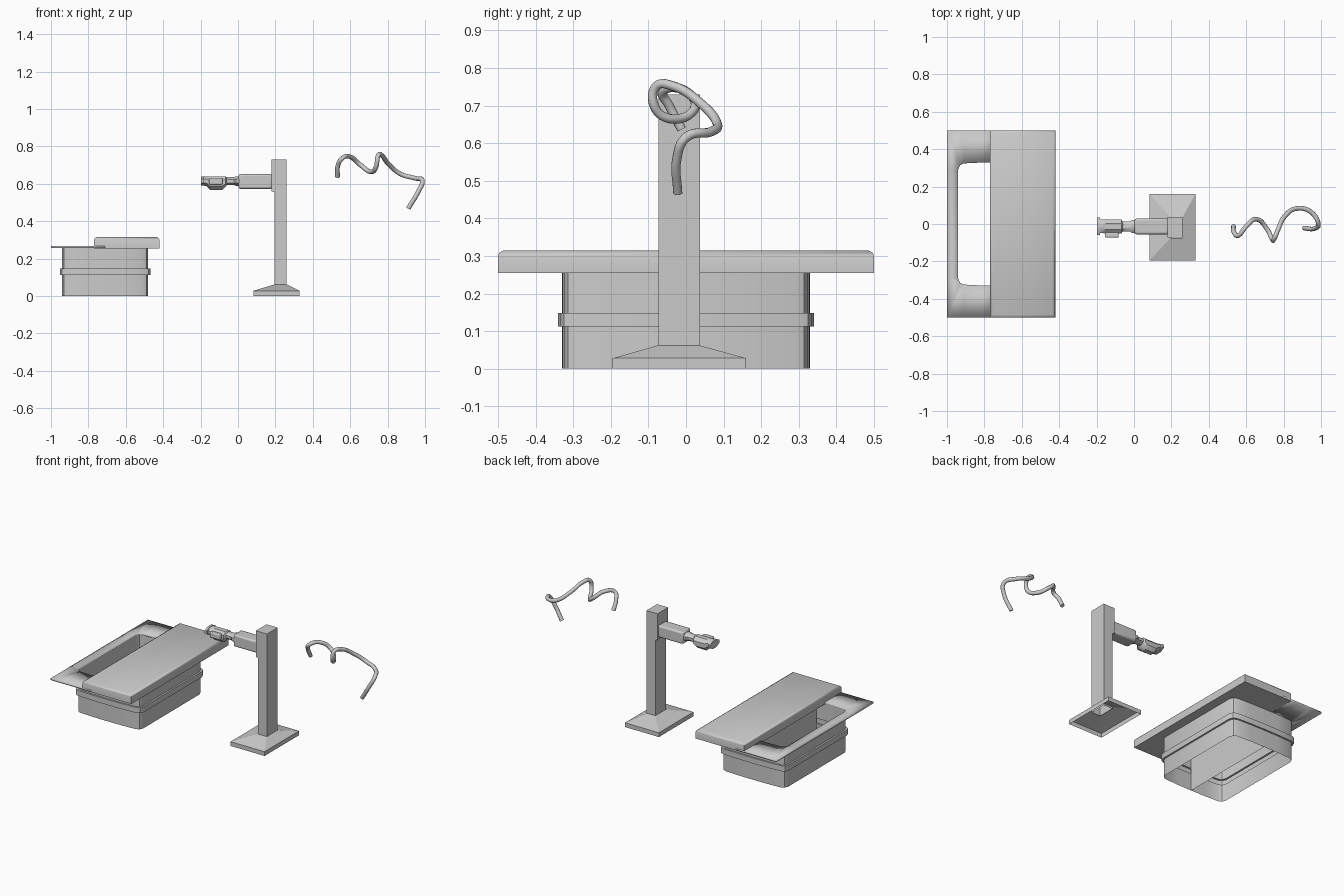
import bpy, math
from mathutils import Vector

if "Cube" in bpy.data.objects:
    bpy.data.objects.remove(bpy.data.objects["Cube"])


def finish(ob, angle=35):
    bpy.ops.object.select_all(action='DESELECT')
    ob.select_set(True)
    bpy.context.view_layer.objects.active = ob
    bpy.ops.object.shade_smooth_by_angle(angle=math.radians(angle))
    return ob


def mesh(name, verts, faces, angle=35):
    me = bpy.data.meshes.new(name)
    me.from_pydata(verts, [], faces)
    ob = bpy.data.objects.new(name, me)
    bpy.context.collection.objects.link(ob)
    return finish(ob, angle)


def strip(name, rows, angle=35, closed=False, cap=False):
    """Skin a list of equal-length point rows."""
    n = len(rows[0])
    verts = [p for r in rows for p in r]
    faces = []
    for i in range(len(rows) - 1):
        for j in range(n if closed else n - 1):
            k = (j + 1) % n
            faces.append((i * n + j, i * n + k, (i + 1) * n + k, (i + 1) * n + j))
    if cap:
        faces.append(tuple(range(len(verts) - n, len(verts))))
    return mesh(name, verts, faces, angle)


def box(name, x, y, z, bevel=0.0, segments=3):
    verts = [(a, b, c) for c in z for b in y for a in x]
    faces = [(0, 2, 3, 1), (4, 5, 7, 6), (0, 1, 5, 4),
             (2, 6, 7, 3), (0, 4, 6, 2), (1, 3, 7, 5)]
    ob = mesh(name, verts, faces)
    if bevel:
        m = ob.modifiers.new("bevel", 'BEVEL')
        m.width, m.segments = bevel, segments
    return ob


def rect(x0, x1, y0, y1, z):
    return [(x0, y0, z), (x1, y0, z), (x1, y1, z), (x0, y1, z)]


# Basins: two mirrored open shells with a raised band, meeting at MID
MID = -0.71
half = [(0, -.33), (.10, -.329), (.20, -.324), (.22, -.314), (.23, -.29)]
half += [(a, -b) for a, b in reversed(half)]
profile = [(0, 0), (0, .112), (.011, .112), (.011, .148), (0, .148), (0, .26)]
for side, label in ((-1, "left"), (1, "right")):
    rows = []
    for off, z in profile:
        rows.append([(MID + side * a * (1 + off / .23), b * (1 + off / .33), z)
                     for a, b in half])
    if side < 0:
        rows.reverse()
    strip(label + "_basin", rows)
strip("basin_divider", [[(MID, -.33, z), (MID, .33, z)] for z in (0, .26)])

# Counter rim around the open basin
outer = [(0, -.5), (.10, -.5), (.20, -.5), (.29, -.5), (.29, -.29)]
outer += [(a, -b) for a, b in reversed(outer)]
rim = strip("basin_rim", [[(MID - a, b, .268) for a, b in path] for path in (half, outer)])
m = rim.modifiers.new("thickness", 'SOLIDIFY')
m.thickness, m.offset = .012, -1
if rim.data.polygons[0].normal.z < 0:
    rim.data.flip_normals()

# Sliding lid with softened top edge
strip("sliding_lid",
      [rect(-.60, -.59, -.005, .005, .255),
       rect(-.77, -.42, -.5, .5, .255),
       rect(-.77, -.42, -.5, .5, .30),
       rect(-.767, -.423, -.497, .497, .308),
       rect(-.755, -.435, -.485, .485, .315)], 50, True, True)

# Stand: hollow sloped foot and column
strip("stand_foot", [rect(.083, .328, -.195, .16, 0),
                     rect(.083, .328, -.195, .16, .028),
                     rect(.195, .26, -.075, .037, .062)], 20, True)
strip("stand_column", [rect(.195, .26, -.073, .037, .05),
                       rect(.195, .26, -.073, .037, .555),
                       rect(.18, .26, -.073, .037, .56),
                       rect(.18, .26, -.073, .037, .73)], 20, True, True)

# Arm and stepped spout
box("arm_block", (.003, .185), (-.055, .029), (.573, .651), .01, 2)


def turned(name, stations, y=-.013, n=8):
    rows = []
    for x, ry, rz, zc in stations:
        rows.append([(x, y + ry * math.cos((i + .5) * math.tau / n) / math.cos(math.pi / n),
                      zc + rz * math.sin((i + .5) * math.tau / n) / math.cos(math.pi / n))
                     for i in range(n)])
    return strip(name, rows, 35, True, True)


turned("spout_neck", [(.01, .035, .025, .614), (-.012, .035, .025, .614),
                      (-.022, .026, .021, .614), (-.062, .026, .021, .614),
                      (-.07, .034, .025, .612)])
turned("spout_head", [(-.06, .025, .02, .613), (-.068, .038, .029, .611),
                      (-.085, .038, .036, .603), (-.15, .038, .036, .603),
                      (-.168, .036, .026, .614), (-.182, .036, .024, .614),
                      (-.183, .047, .025, .615), (-.198, .047, .025, .615)])
box("spout_button", (-.155, -.082), (-.073, -.045), (.596, .632), .006, 2)

# Curled hose
path = [(.532, -.012, .637), (.535, -.045, .70), (.556, -.062, .735), (.598, -.015, .745),
        (.655, .025, .70), (.712, -.028, .664), (.738, -.08, .69), (.75, -.078, .752),
        (.768, -.035, .752), (.805, .04, .705), (.87, .083, .652), (.945, .065, .63),
        (.986, .0, .615), (.965, -.024, .56), (.91, -.022, .468)]
cu = bpy.data.curves.new("curled_hose", 'CURVE')
cu.dimensions = '3D'
cu.bevel_depth, cu.bevel_resolution, cu.resolution_u = .0125, 3, 8
cu.use_fill_caps = True
sp = cu.splines.new('BEZIER')
sp.bezier_points.add(len(path) - 1)
for bp, co in zip(sp.bezier_points, path):
    bp.co = Vector(co)
    bp.handle_left_type = bp.handle_right_type = 'AUTO'
hose = bpy.data.objects.new("curled_hose", cu)
bpy.context.collection.objects.link(hose)
